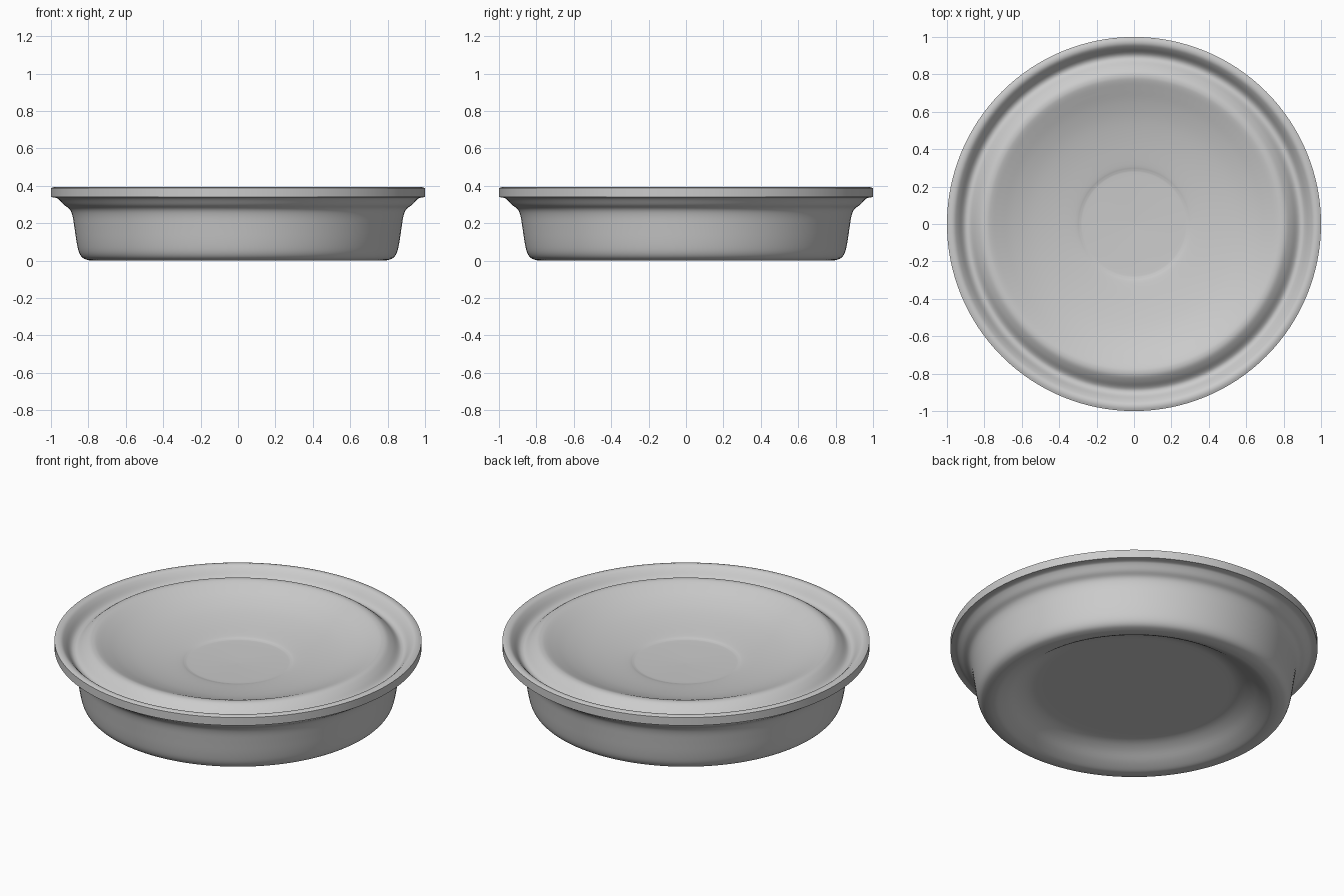
import bpy, bmesh, math
from mathutils import Vector

cube = bpy.data.objects.get("Cube")
if cube:
    bpy.data.objects.remove(cube)

SEGMENTS = 128

# One plain grey for the whole dish
grey = bpy.data.materials.new("grey")
grey.use_nodes = True
colour = (0.6, 0.6, 0.6, 1)
grey.diffuse_color = colour
grey.node_tree.nodes["Principled BSDF"].inputs["Base Color"].default_value = colour


def smooth_path(points, steps=4):
    """Catmull-Rom curve through (radius, height) points."""
    pts = [Vector(p) for p in points]
    pts = [pts[0]] + pts + [pts[-1]]
    out = []
    for a, b, c, d in zip(pts, pts[1:], pts[2:], pts[3:]):
        for i in range(steps):
            t = i / steps
            out.append(b + (c - a) * t / 2
                       + (2 * a - 5 * b + 4 * c - d) * t * t / 2
                       + (3 * b - a - 3 * c + d) * t ** 3 / 2)
    return out + [pts[-1]]


def lathe(name, profile):
    """Revolve a profile that starts and ends on the z axis."""
    bm = bmesh.new()
    verts = [bm.verts.new((p.x, 0, p.y)) for p in profile]
    edges = [bm.edges.new(pair) for pair in zip(verts, verts[1:])]
    bmesh.ops.spin(bm, geom=verts + edges, cent=(0, 0, 0), axis=(0, 0, 1),
                   angle=math.tau, steps=SEGMENTS, use_duplicate=False)
    bmesh.ops.remove_doubles(bm, verts=bm.verts, dist=0.0005)
    bmesh.ops.recalc_face_normals(bm, faces=bm.faces)
    mesh = bpy.data.meshes.new(name)
    bm.to_mesh(mesh)
    bm.free()
    mesh.materials.append(grey)
    obj = bpy.data.objects.new(name, mesh)
    bpy.context.collection.objects.link(obj)
    bpy.ops.object.select_all(action="DESELECT")
    obj.select_set(True)
    bpy.context.view_layer.objects.active = obj
    bpy.ops.object.shade_smooth_by_angle(angle=math.radians(40))
    return obj


# Recessed base, foot ring, side wall and flared shoulder
underside = [(0, .1), (.3, .1), (.5, .1), (.57, .095), (.63, .07), (.69, .03),
             (.74, .005), (.77, 0), (.8, .003), (.83, .015), (.85, .045),
             (.863, .1), (.875, .18), (.885, .24), (.9, .275), (.93, .298),
             (.955, .325), (.97, .335), (1, .34)]

# Rim, groove, raised ridge and shallow hollow with a faint centre disc
topside = [(1, .388), (.98, .394), (.96, .39), (.94, .372), (.915, .342),
           (.895, .332), (.875, .338), (.845, .364), (.815, .384), (.79, .389),
           (.765, .384), (.72, .366), (.65, .338), (.56, .31), (.45, .287),
           (.32, .267), (.29, .26), (.26, .257), (.1, .252), (0, .25)]

lathe("dish", smooth_path(underside) + smooth_path(topside))
